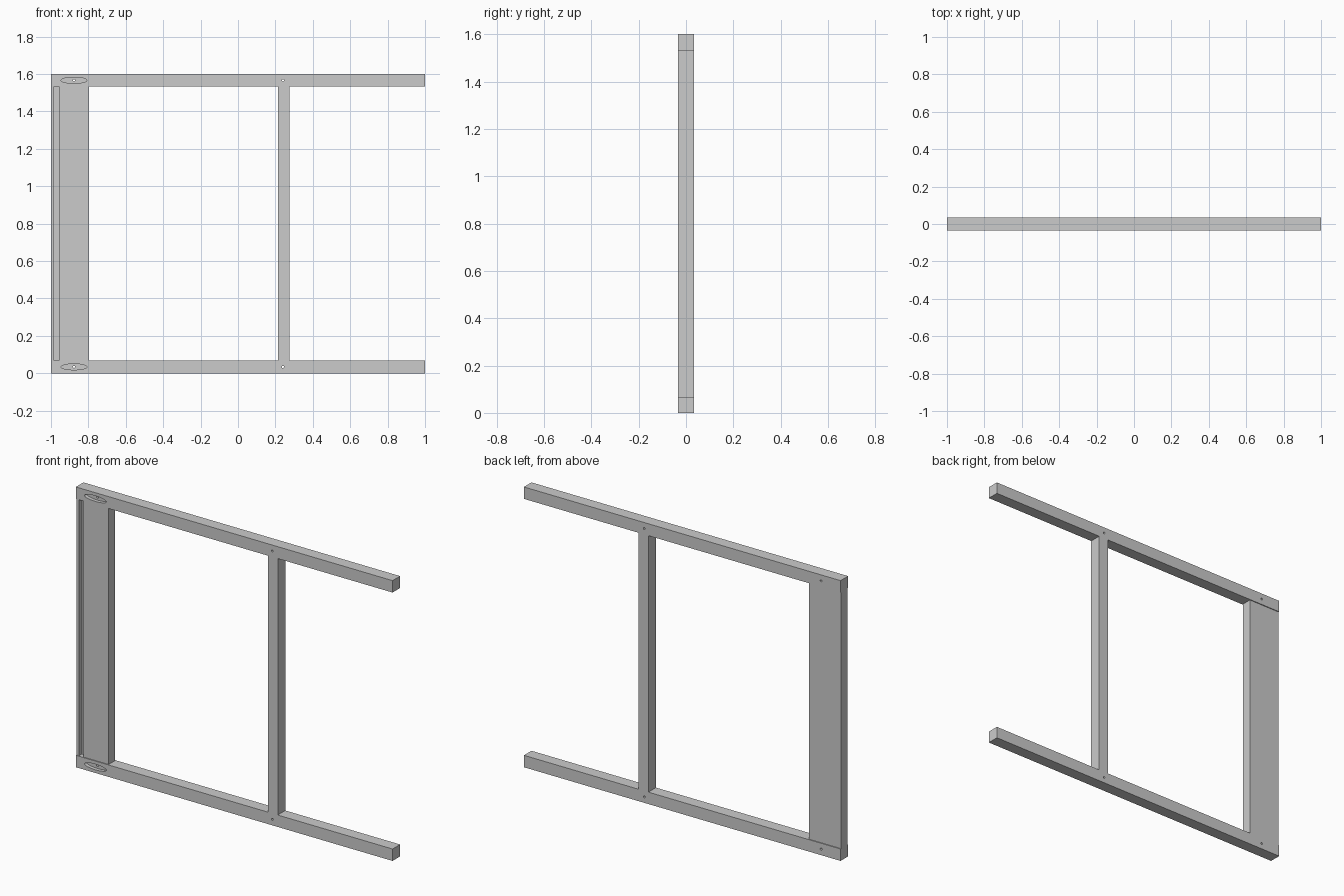
import bpy
import math

if "Cube" in bpy.data.objects:
    bpy.data.objects.remove(bpy.data.objects["Cube"])

RAIL = 0.068          # square rail section
TOP = 1.6


def box(name, x, y, z):
    """Box from (min, max) ranges."""
    bpy.ops.mesh.primitive_cube_add(size=1)
    o = bpy.context.object
    o.name = name
    for i, (a, b) in enumerate((x, y, z)):
        o.location[i] = (a + b) / 2
        o.scale[i] = b - a
    bpy.ops.object.transform_apply(location=True, rotation=True, scale=True)
    return o


def peg(name, x, z, rx, rz, y0, y1, sides):
    """Elliptical cylinder along y, used as a cutter."""
    bpy.ops.mesh.primitive_cylinder_add(
        vertices=sides, radius=1, depth=1,
        location=(x, (y0 + y1) / 2, z), rotation=(math.pi / 2, 0, 0))
    o = bpy.context.object
    o.name = name
    o.scale = (rx, rz, y1 - y0)
    bpy.ops.object.transform_apply(location=True, rotation=True, scale=True)
    return o


def cut(target, cutter):
    """Subtract cutter from target and discard it."""
    m = target.modifiers.new("cut", 'BOOLEAN')
    m.operation = 'DIFFERENCE'
    m.solver = 'EXACT'
    m.object = cutter
    bpy.context.view_layer.objects.active = target
    bpy.ops.object.modifier_apply(modifier=m.name)
    bpy.data.objects.remove(cutter, do_unlink=True)


h = RAIL / 2

# Lower and upper rails with oval pocket and bolt holes
for name, z in (("lower_rail", 0), ("upper_rail", TOP - RAIL)):
    rail = box(name, (-1, 1), (-h, h), (z, z + RAIL))
    zc = z + h
    cut(rail, peg("pocket_cutter", -0.877, zc, 0.07, 0.016, -h - 0.02, -h + 0.02, 16))
    for x in (-0.877, 0.24):
        cut(rail, peg("hole_cutter", x, zc, 0.006, 0.006, -0.1, 0.1, 12))

# Upright post flush with the rails
box("upright_post", (0.214, 0.275), (-h, h), (RAIL, TOP - RAIL))

# Wide end board with a long groove near its outer edge
board = box("end_board", (-1, -0.797), (-0.029, 0.029), (RAIL, TOP - RAIL))
cut(board, box("groove_cutter", (-0.984, -0.957), (-0.1, -0.004), (-0.1, TOP + 0.1)))
